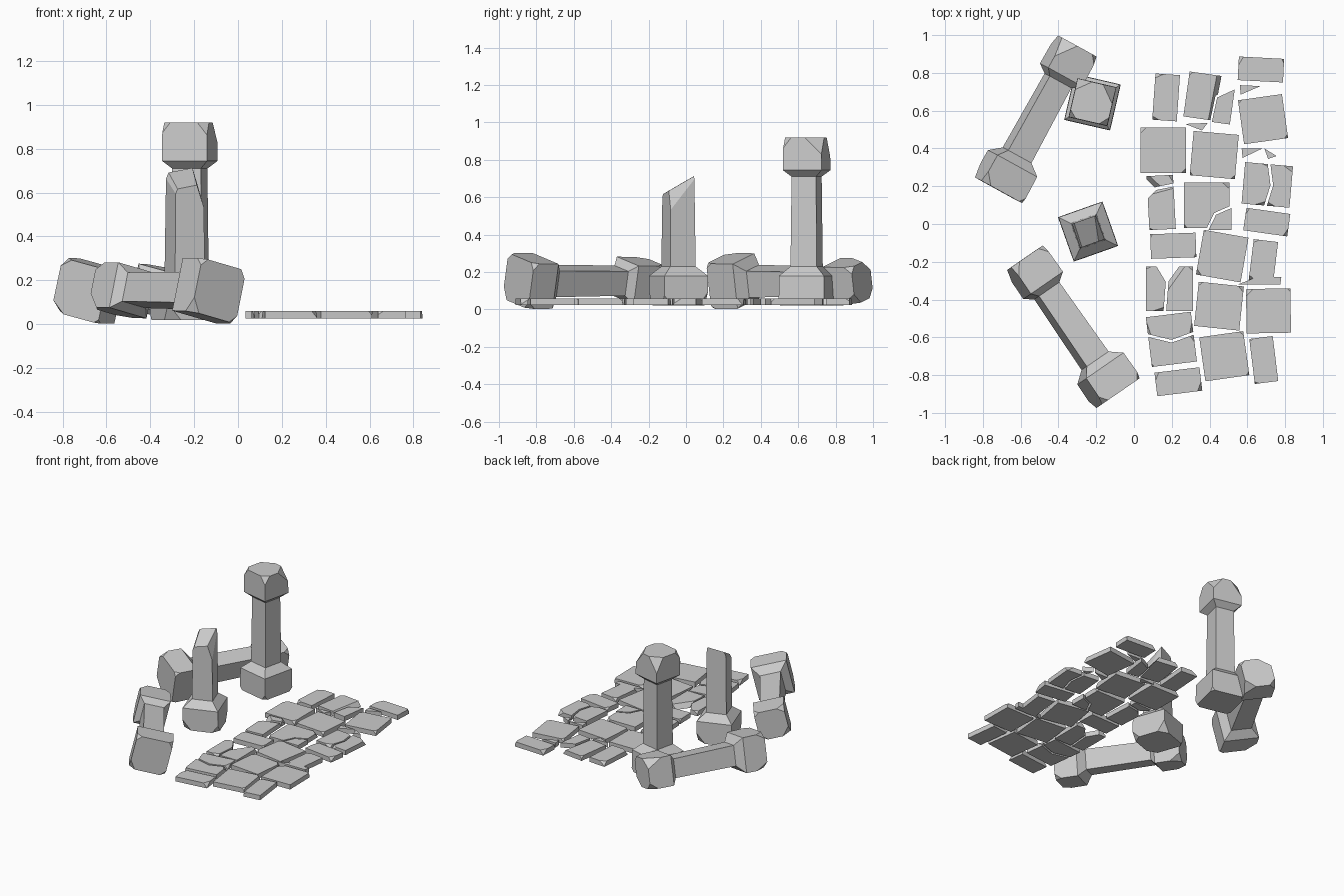
import bpy, bmesh, math, random
from mathutils import Vector, Matrix

if "Cube" in bpy.data.objects:
    bpy.data.objects.remove(bpy.data.objects["Cube"])

random.seed(4)


def finish(bm, name, matrix=Matrix()):
    bmesh.ops.recalc_face_normals(bm, faces=bm.faces)
    me = bpy.data.meshes.new(name)
    bm.to_mesh(me)
    bm.free()
    ob = bpy.data.objects.new(name, me)
    ob.matrix_world = matrix
    bpy.context.collection.objects.link(ob)


def chip(bm, corner, normal, depth):
    """Slice a corner off with a plane and close the cut."""
    n = Vector(normal).normalized()
    geom = bm.verts[:] + bm.edges[:] + bm.faces[:]
    bmesh.ops.bisect_plane(bm, geom=geom, plane_co=Vector(corner) - n * depth,
                           plane_no=n, clear_outer=True)
    bmesh.ops.holes_fill(bm, edges=[e for e in bm.edges if e.is_boundary])


# ---------- pillars: square profile lofted along local z ----------
BASE = [(0, .125), (.16, .123), (.21, .072)]


def pillar(name, top, matrix, capital=True, breaks=()):
    profile = list(BASE)
    if capital:
        profile += [(top - .21, .067), (top - .175, .106), (top, .104)]
    else:
        profile += [(top, .066)]
    bm = bmesh.new()
    rings = [[bm.verts.new((sx * h, sy * h, z))
              for sx, sy in ((-1, -1), (1, -1), (1, 1), (-1, 1))] for z, h in profile]
    for a, b in zip(rings, rings[1:]):
        for i in range(4):
            j = (i + 1) % 4
            bm.faces.new((a[i], a[j], b[j], b[i]))
    bm.faces.new(rings[0][::-1])
    bm.faces.new(rings[-1])
    # worn corners on the base and the capital
    for sx in (-1, 1):
        for sy in (-1, 1):
            k = random.uniform(.6, 1.4)
            chip(bm, (sx * .125, sy * .125, 0), (sx, sy * k, -.8), random.uniform(.01, .04))
            if capital:
                k = random.uniform(.6, 1.4)
                chip(bm, (sx * .105, sy * .105, top), (sx, sy * k, .8),
                     random.uniform(.02, .05))
    for co, no in breaks:
        chip(bm, co, no, 0)
    finish(bm, name, matrix)


def upright(x, y, deg):
    return Matrix.Translation((x, y, .02)) @ Matrix.Rotation(math.radians(deg), 4, 'Z')


def lying(foot, head, roll=13.5):
    """Axis from foot to head, rolled so the upper face leans to the right."""
    foot, head = Vector(foot), Vector(head)
    d = (head - foot).normalized()
    side = d.cross(Vector((0, 0, 1))).normalized()
    r = math.radians(roll)
    up = side.cross(d) * math.cos(r) + side * math.sin(r)
    rot = Matrix((up.cross(d), up, d)).transposed()
    rot.col[0] = up.cross(d)
    return Matrix.Translation(foot) @ rot.to_4x4()


pillar("standing_pillar", .90, upright(-.22, .645, -13))
pillar("broken_pillar", .72, upright(-.243, -.04, 19.5), capital=False,
       breaks=[((0, 0, .645), (-.16, -.47, .85)),
               ((-.045, 0, .66), (-.9, -.2, .4)),
               ((.045, -.02, .64), (.9, -.35, .3))])
pillar("fallen_pillar_back", .87, lying((-.72, .18, .153), (-.30, .945, .147)))
pillar("fallen_pillar_front", .87, lying((-.087, -.897, .152), (-.578, -.185, .155)))

# ---------- paving ----------
count = 0


def slab(points, worn=True):
    global count
    count += 1
    lo, hi = .025, .06
    bm = bmesh.new()
    bottom = [bm.verts.new((x, y, lo)) for x, y in points]
    top = [bm.verts.new((x, y, hi)) for x, y in points]
    n = len(points)
    bm.faces.new(bottom[::-1])
    bm.faces.new(top)
    for i in range(n):
        j = (i + 1) % n
        bm.faces.new((bottom[i], bottom[j], top[j], top[i]))
    if worn:
        mid = sum((Vector(p) for p in points), Vector((0, 0))) / n
        for p in random.sample(points, 2):
            out = (Vector(p) - mid).normalized()
            chip(bm, (p[0], p[1], hi), (out.x, out.y, .7), random.uniform(.008, .022))
    finish(bm, f"paving_slab_{count:02d}", Matrix())


def placer(x, y, w, h, deg):
    """Map unit-square coordinates onto the turned rectangle."""
    rot = Matrix.Rotation(math.radians(deg), 2)
    return lambda u, v: Vector((x, y)) + rot @ Vector(((u - .5) * w, (v - .5) * h))


CORNERS = [(0, 0), (1, 0), (1, 1), (0, 1)]


def edge_point(t):
    i, f = int(t) % 4, t % 1
    a, b = Vector(CORNERS[i]), Vector(CORNERS[(i + 1) % 4])
    return a.lerp(b, f)


# whole slabs: x, y, width, depth, turn
whole = [
    (.17, .67, .13, .245, -4), (.155, .39, .24, .24, 0), (.208, -.115, .24, .13, 2),
    (.235, -.835, .24, .125, 7),
    (.425, .365, .24, .235, -5), (.467, -.17, .24, .24, -10), (.45, -.435, .24, .235, -6),
    (.478, -.70, .235, .235, 8),
    (.672, .818, .24, .125, -3), (.683, .555, .235, .235, 8), (.703, .01, .235, .12, -8),
    (.685, -.197, .13, .22, -7), (.712, -.46, .235, .235, 1), (.687, -.72, .125, .24, 7)]
for s in whole:
    at = placer(*s)
    slab([at(u, v) for u, v in CORNERS])

# cracked slabs: rectangle, then crack ends along the rim and its bend
cracked = [
    ((.145, .108, .14, .27, 3), 1.83, 3.38, (.33, .78)),
    ((.19, -.343, .235, .235, 0), .40, 2.76, (.45, .65)),
    ((.198, -.612, .24, .25, 7), 1.57, 3.36, (.5, .46)),
    ((.395, .67, .24, .24, -8), .60, 1.78, (.64, .55)),
    ((.385, .10, .24, .24, 0), .50, 1.48, (.66, .33)),
    ((.705, .207, .24, .22, -5), .50, 2.5, (.6, .5))]
for rect, t0, t1, bend in cracked:
    at = placer(*rect)
    centre = at(.5, .5)
    for a, b in ((t0, t1), (t1, t0 + 4)):
        rim = [a] + [k for k in range(1, 8) if a < k < b] + [b]
        pts = [at(*edge_point(t)) for t in rim] + [at(*bend)]
        mid = sum(pts, Vector((0, 0))) / len(pts)
        shift = (mid - centre) * .15
        slab([p + shift for p in pts], worn=len(pts) > 4)

# small loose shards between the slabs
for tri in [((.27, .53), (.36, .495), (.39, .535)),
            ((.56, .735), (.565, .685), (.67, .73)),
            ((.57, .40), (.575, .35), (.68, .40)),
            ((.69, .40), (.71, .345), (.755, .36)),
            ((.55, -.32), (.775, -.32), (.78, -.28), (.64, -.285))]:
    slab(tri, worn=False)
